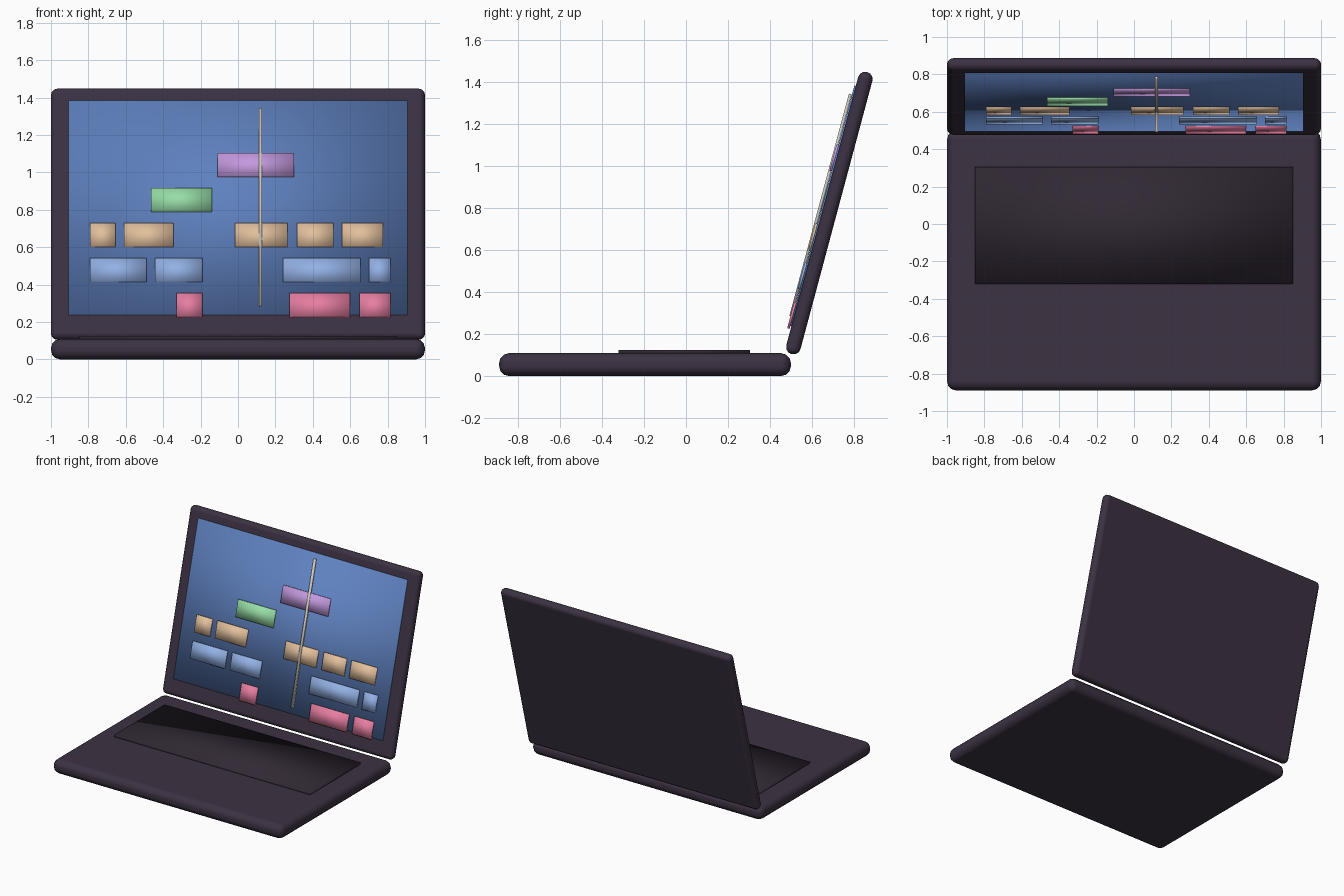
import bpy
from math import radians
from mathutils import Matrix, Vector

old = bpy.data.objects.get("Cube")
if old:
    bpy.data.objects.remove(old, do_unlink=True)


def srgb(r, g, b):
    return tuple((c / 255) ** 2.2 for c in (r, g, b)) + (1.0,)


def material(name, rgb):
    m = bpy.data.materials.new(name)
    m.use_nodes = True
    m.diffuse_color = srgb(*rgb)
    bsdf = m.node_tree.nodes["Principled BSDF"]
    bsdf.inputs["Base Color"].default_value = m.diffuse_color
    bsdf.inputs["Roughness"].default_value = 0.6
    return m


casing = material("dark plum casing", (62, 53, 68))
keys = material("charcoal keyboard", (52, 45, 55))
glass = material("screen blue", (95, 128, 190))
silver = material("pale grey", (205, 200, 192))
pink = material("pink", (230, 125, 160))
sky = material("light blue", (145, 175, 228))
tan = material("tan", (225, 190, 155))
green = material("green", (150, 220, 165))
purple = material("purple", (195, 152, 222))

# Lid frame: local x across, y up the lid, z out of the screen
LID = Matrix.Translation((0, 0.682, 0.776)) @ Matrix.Rotation(radians(75), 4, 'X')


def box(name, size, centre, mat, frame=Matrix(), bevel=0):
    bpy.ops.mesh.primitive_cube_add(size=1)
    ob = bpy.context.object
    ob.name = name
    ob.data.transform(Matrix.Diagonal(Vector(size).to_4d()))
    ob.matrix_world = frame @ Matrix.Translation(centre)
    ob.data.materials.append(mat)
    bpy.ops.object.shade_smooth()
    if bevel:
        mod = ob.modifiers.new("rounded edges", 'BEVEL')
        mod.width = bevel
        mod.segments = 3
        mod.harden_normals = True
    return ob


# Base with raised keyboard panel
box("base", (2, 1.39, 0.11), (0, -0.195, 0.055), casing, bevel=0.05)
box("keyboard", (1.70, 0.625, 0.02), (0, -0.008, 0.115), keys)

# Leaning lid with screen
box("lid", (2, 1.39, 0.07), (0, 0, 0), casing, LID, bevel=0.034)
box("screen", (1.815, 1.185, 0.012), (0, 0.025, 0.036), glass, LID)

# Rows of clips on the screen, from the bottom up: colour, left and right ends
rows = [
    ("pink_clip", pink, [(-0.33, -0.19), (0.275, 0.60), (0.65, 0.815)]),
    ("blue_clip", sky, [(-0.79, -0.49), (-0.445, -0.19), (0.24, 0.655), (0.70, 0.815)]),
    ("tan_clip", tan, [(-0.79, -0.655), (-0.61, -0.345), (-0.015, 0.265),
                       (0.315, 0.51), (0.555, 0.775)]),
    ("green_clip", green, [(-0.465, -0.14)]),
    ("purple_clip", purple, [(-0.11, 0.30)]),
]
for row, (name, mat, spans) in enumerate(rows):
    for a, b in spans:
        box(name, (b - a, 0.13, 0.012), ((a + b) / 2, -0.516 + 0.194 * row, 0.046), mat, LID)

# Upright playhead line across the clips
box("playhead", (0.018, 1.095, 0.014), (0.12, 0.026, 0.050), silver, LID)
